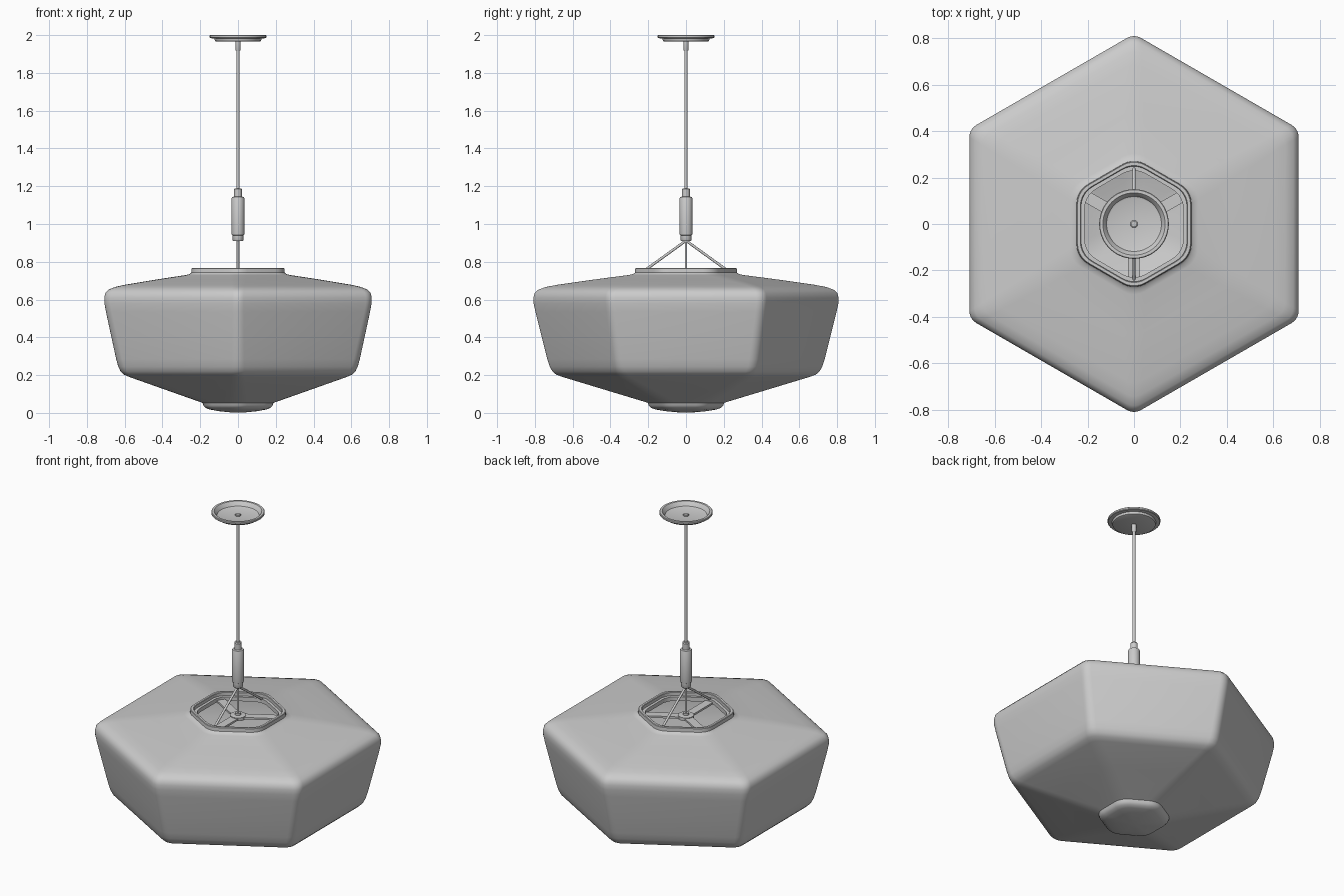
import bpy, bmesh, math
from mathutils import Vector

if "Cube" in bpy.data.objects:
    bpy.data.objects.remove(bpy.data.objects["Cube"])

mat = bpy.data.materials.new("light grey")
mat.diffuse_color = (0.6, 0.6, 0.6, 1)
mat.use_nodes = True
mat.node_tree.nodes["Principled BSDF"].inputs["Base Color"].default_value = mat.diffuse_color


def finish(name, bm, angle=35):
    bmesh.ops.recalc_face_normals(bm, faces=bm.faces)
    me = bpy.data.meshes.new(name)
    bm.to_mesh(me)
    bm.free()
    me.materials.append(mat)
    me.shade_smooth()
    me.set_sharp_from_angle(angle=math.radians(angle))
    ob = bpy.data.objects.new(name, me)
    bpy.context.collection.objects.link(ob)
    return ob


def hexagon(a, z, seg=5):
    """Rounded hexagon with apothem a and corners on the y axis."""
    c = min(0.5 * a, 0.116 - 0.078 * a)
    d = (a - c) / math.cos(math.pi / 6)
    pts = []
    for k in range(6):
        mid = math.pi / 2 + k * math.pi / 3
        for i in range(seg + 1):
            t = mid + (i / seg - 0.5) * math.pi / 3
            pts.append((d * math.cos(mid) + c * math.cos(t),
                        d * math.sin(mid) + c * math.sin(t), z))
    return pts


def circle(r, z, n=48):
    return [(r * math.cos(2 * math.pi * i / n), r * math.sin(2 * math.pi * i / n), z)
            for i in range(n)]


def loft(name, profile, section, closed=False):
    """Stack sections along a (radius, z) profile; cap or close the ends."""
    bm = bmesh.new()
    rings = [[bm.verts.new(p) for p in section(r, z)] for r, z in profile]
    pairs = list(zip(rings, rings[1:]))
    if closed:
        pairs.append((rings[-1], rings[0]))
    for a, b in pairs:
        for i in range(len(a)):
            j = (i + 1) % len(a)
            bm.faces.new((a[i], a[j], b[j], b[i]))
    if not closed:
        bm.faces.new(rings[0])
        bm.faces.new(rings[-1])
    return finish(name, bm)


def rod(name, p, q, r):
    p, q = Vector(p), Vector(q)
    bm = bmesh.new()
    bmesh.ops.create_cone(bm, cap_ends=True, segments=16, radius1=r, radius2=r,
                          depth=(q - p).length)
    rot = (q - p).to_track_quat('Z', 'Y').to_matrix().to_4x4()
    bmesh.ops.transform(bm, matrix=rot, verts=bm.verts)
    bmesh.ops.translate(bm, vec=(p + q) / 2, verts=bm.verts)
    return finish(name, bm)


# hollow hexagonal shade: outside from the base up, over the collar, back down inside
loft("shade", [
    (0.03, 0.002), (0.10, 0.009), (0.15, 0.018), (0.172, 0.026), (0.183, 0.038),
    (0.188, 0.053), (0.21, 0.061), (0.40, 0.128), (0.575, 0.190), (0.605, 0.203),
    (0.622, 0.220), (0.634, 0.245), (0.645, 0.285), (0.670, 0.400), (0.699, 0.535),
    (0.707, 0.580), (0.708, 0.610), (0.702, 0.635), (0.685, 0.653), (0.650, 0.667),
    (0.600, 0.678), (0.420, 0.708), (0.275, 0.730), (0.255, 0.735), (0.247, 0.743),
    (0.246, 0.764), (0.243, 0.767), (0.231, 0.767), (0.228, 0.764), (0.228, 0.715),
    (0.42, 0.690), (0.60, 0.660), (0.670, 0.635), (0.685, 0.600), (0.650, 0.400),
    (0.620, 0.250), (0.580, 0.215), (0.40, 0.150), (0.18, 0.073), (0.03, 0.04)], hexagon)

# frame ring inside the opening
loft("opening_ring", [(0.229, 0.745), (0.212, 0.745), (0.212, 0.720), (0.229, 0.720)],
     hexagon, closed=True)

# three-armed spider with central hub
for k in range(3):
    bm = bmesh.new()
    bmesh.ops.create_cube(bm, size=1)
    for v in bm.verts:
        v.co = Vector(((v.co.x + 0.5) * 0.23, v.co.y * 0.05, 0.725 + v.co.z * 0.012))
    ang = math.radians(30 + 120 * k)
    for v in bm.verts:
        x, y = v.co.xy
        v.co.x = x * math.cos(ang) - y * math.sin(ang)
        v.co.y = x * math.sin(ang) + y * math.cos(ang)
    finish(f"spider_arm_{k + 1}", bm)
loft("spider_hub", [(0.045, 0.715), (0.045, 0.735), (0.018, 0.738), (0.018, 0.75)], circle)

# sloping stays from the handle to the collar
for side, s in (("front", -1), ("back", 1)):
    rod(side + "_stay", (0, 0, 0.912), (0, s * 0.245, 0.735), 0.007)

# hanging cord
rod("lower_cord", (0, 0, 0.74), (0, 0, 0.92), 0.006)
rod("upper_cord", (0, 0, 1.18), (0, 0, 1.97), 0.008)

# turned handle
loft("handle", [
    (0.026, 0.91), (0.028, 0.913), (0.028, 0.940), (0.033, 0.943), (0.034, 0.948),
    (0.034, 1.137), (0.031, 1.143), (0.021, 1.145), (0.021, 1.184), (0.017, 1.189)], circle)

# ceiling canopy, an open dish, with cord sleeve and nut
loft("canopy", [
    (0.010, 1.966), (0.115, 1.966), (0.122, 1.969), (0.125, 1.982), (0.146, 1.984),
    (0.150, 1.988), (0.150, 1.997), (0.147, 2.0), (0.134, 2.0), (0.130, 1.996),
    (0.118, 1.976), (0.110, 1.973), (0.010, 1.973)], circle, closed=True)
loft("cord_sleeve", [(0.011, 1.918), (0.013, 1.922), (0.013, 1.967)], circle)
loft("canopy_nut", [(0.016, 1.970), (0.016, 1.979), (0.012, 1.982)], circle)
